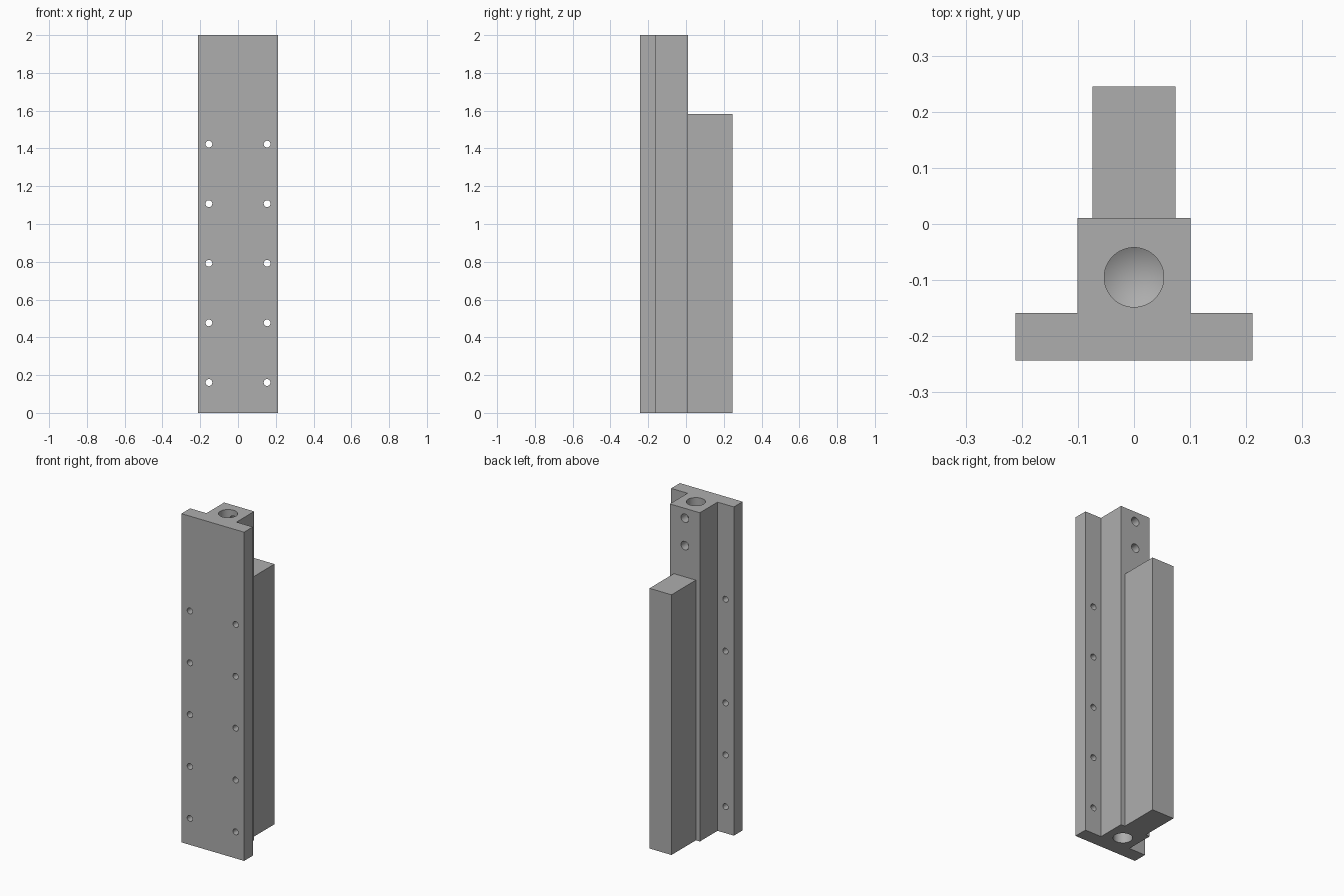
import bpy, bmesh, math
from mathutils import Matrix, Vector

cube = bpy.data.objects.get("Cube")
if cube:
    bpy.data.objects.remove(cube, do_unlink=True)

# Single machined-metal colour
GREY = (0.42, 0.42, 0.42, 1.0)
metal = bpy.data.materials.new("plain grey metal")
metal.use_nodes = True
metal.diffuse_color = GREY
metal.node_tree.nodes["Principled BSDF"].inputs["Base Color"].default_value = GREY

HEIGHT, RAIL_HEIGHT = 2.0, 1.583
FRONT, FLANGE_BACK, WEB_BACK, RAIL_BACK = -0.243, -0.159, 0.011, 0.245
FLANGE_X, WEB_X, RAIL_X = 0.211, 0.101, 0.074
BORE_Y, BORE_R, BORE_DEPTH = -0.095, 0.053, 0.3


def make_object(name, bm):
    bmesh.ops.recalc_face_normals(bm, faces=bm.faces)
    mesh = bpy.data.meshes.new(name)
    bm.to_mesh(mesh)
    bm.free()
    mesh.materials.append(metal)
    obj = bpy.data.objects.new(name, mesh)
    bpy.context.collection.objects.link(obj)
    return obj


def extrude_half_profile(name, half, height):
    """Mirror a half outline across x = 0 and extrude it upward."""
    outline = half + [(-x, y) for x, y in reversed(half)]
    bm = bmesh.new()
    face = bm.faces.new([bm.verts.new((x, y, 0)) for x, y in outline])
    up = bmesh.ops.extrude_face_region(bm, geom=[face])["geom"]
    bmesh.ops.translate(bm, vec=(0, 0, height),
                        verts=[v for v in up if isinstance(v, bmesh.types.BMVert)])
    return make_object(name, bm)


def add_drill(bm, start, direction, radius, depth, sides, tip=0.0):
    """Cylinder from start along direction, with an optional conical tip."""
    direction = Vector(direction)
    turn = direction.to_track_quat('Z', 'Y').to_matrix().to_4x4()
    place = Matrix.Translation(Vector(start) + direction * depth / 2) @ turn
    verts = bmesh.ops.create_cone(bm, cap_ends=True, segments=sides, radius1=radius,
                                  radius2=radius, depth=depth, matrix=place)["verts"]
    if tip:
        end = Vector(start) + direction * depth
        caps = {f for v in verts for f in v.link_faces
                if len(f.verts) == sides and (f.calc_center_median() - end).length < 0.001}
        centre = bmesh.ops.poke(bm, faces=list(caps))["verts"]
        bmesh.ops.translate(bm, verts=centre, vec=direction * tip)


def cut(target, bm):
    cutter = make_object("drill_cutter", bm)
    cutter.hide_render = True
    mod = target.modifiers.new("holes", 'BOOLEAN')
    mod.operation, mod.solver, mod.object = 'DIFFERENCE', 'EXACT', cutter
    bpy.context.view_layer.objects.active = target
    bpy.ops.object.modifier_apply(modifier=mod.name)
    bpy.data.objects.remove(cutter, do_unlink=True)


# T-shaped body: wide front flange and central web
body = extrude_half_profile("t_body", [(FLANGE_X, FRONT), (FLANGE_X, FLANGE_BACK),
                                       (WEB_X, FLANGE_BACK), (WEB_X, WEB_BACK)], HEIGHT)

# Shorter rail along the back of the web
rail = extrude_half_profile("back_rail", [(RAIL_X, WEB_BACK), (RAIL_X, RAIL_BACK)],
                            RAIL_HEIGHT)

# Mounting holes through both sides of the flange
bm = bmesh.new()
for row in range(5):
    for side in (-1, 1):
        add_drill(bm, (side * 0.154, FRONT - 0.02, 0.161 + row * 0.3155),
                  (0, 1, 0), 0.018, 0.12, 24)
cut(body, bm)

# Blind bores with conical bottoms in both ends
bm = bmesh.new()
for z, way in ((HEIGHT + 0.02, -1), (-0.02, 1)):
    add_drill(bm, (0, BORE_Y, z), (0, 0, way), BORE_R, BORE_DEPTH + 0.02, 48, tip=0.031)
cut(body, bm)

# Two ports above the rail, running into the top bore
bm = bmesh.new()
for z in (1.94, 1.773):
    add_drill(bm, (0, WEB_BACK + 0.02, z), (0, -1, 0), 0.026,
              WEB_BACK + 0.02 - BORE_Y, 32)
cut(body, bm)

# Smooth hole walls, crisp block edges
bpy.ops.object.select_all(action='DESELECT')
body.select_set(True)
bpy.context.view_layer.objects.active = body
bpy.ops.object.shade_smooth_by_angle(angle=math.radians(25))
